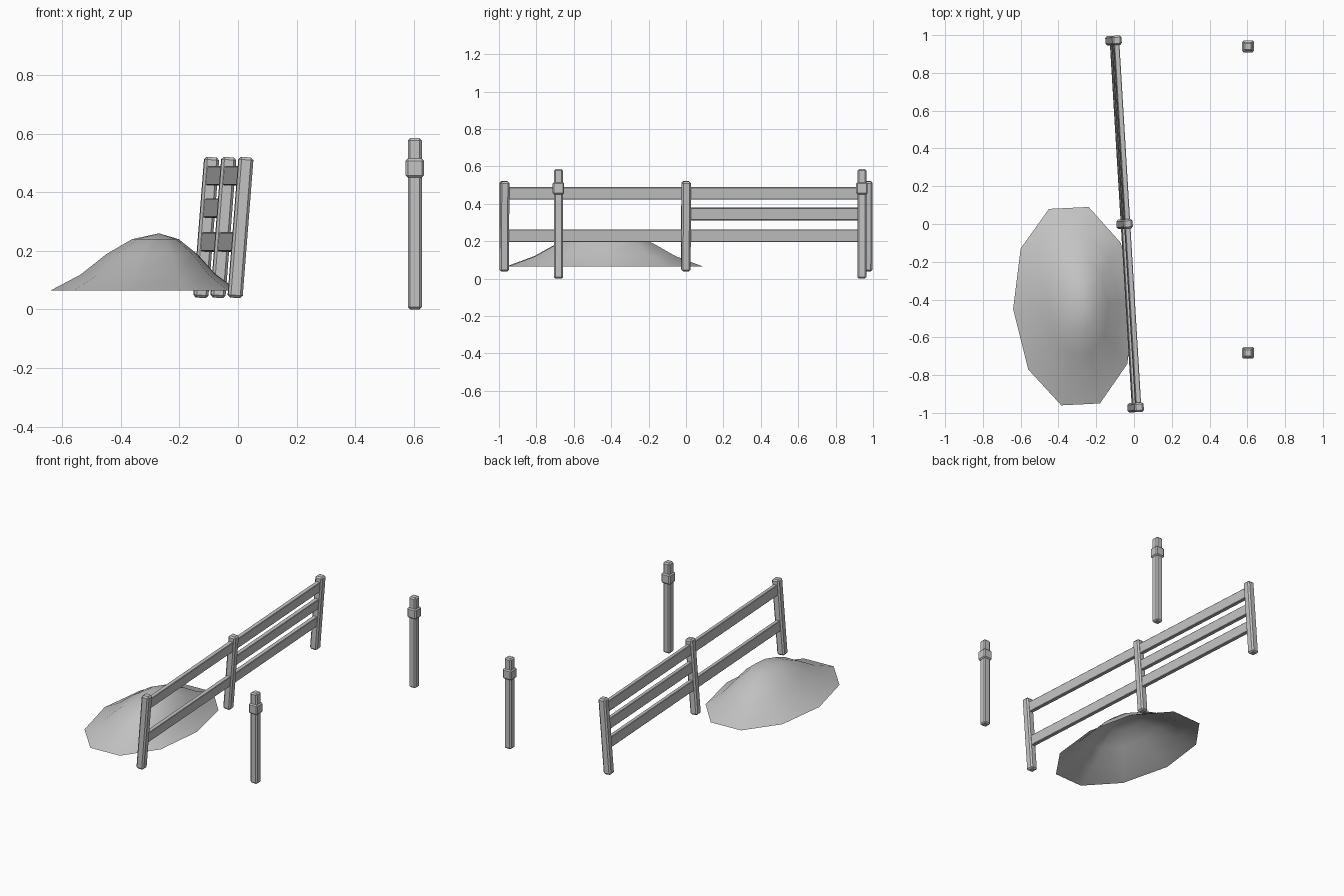
import bpy, bmesh, math
from mathutils import Matrix, Vector

default = bpy.data.objects.get("Cube")
if default:
    bpy.data.objects.remove(default, do_unlink=True)

grey = bpy.data.materials.new("plain_grey")
grey.use_nodes = True
COLOUR = (0.55, 0.55, 0.55, 1)
grey.diffuse_color = COLOUR
grey.node_tree.nodes["Principled BSDF"].inputs["Base Color"].default_value = COLOUR


def add_object(name, bm, matrix=Matrix()):
    mesh = bpy.data.meshes.new(name)
    bm.to_mesh(mesh)
    bm.free()
    mesh.materials.append(grey)
    obj = bpy.data.objects.new(name, mesh)
    obj.matrix_world = matrix
    bpy.context.collection.objects.link(obj)
    return obj


def beam(name, centre, size, chamfer, matrix=Matrix()):
    """Box with chamfered edges."""
    bm = bmesh.new()
    bmesh.ops.create_cube(bm, size=1)
    bmesh.ops.scale(bm, vec=size, verts=bm.verts)
    bmesh.ops.translate(bm, vec=centre, verts=bm.verts)
    if chamfer:
        bmesh.ops.bevel(bm, geom=bm.edges[:], offset=chamfer, segments=1,
                        affect='EDGES', profile=0.5)
    return add_object(name, bm, matrix)


# Leaning fence, built upright and then tilted as a whole
lean = (Matrix.Translation((-0.05, 0, 0.28))
        @ Matrix.Rotation(math.radians(3.45), 4, 'Z')
        @ Matrix.Rotation(math.radians(4.5), 4, 'Y'))
SPAN = 0.973
for name, y in (("front", -SPAN), ("middle", 0), ("back", SPAN)):
    beam(name + "_fence_post", (0, y, 0), (0.05, 0.05, 0.482), 0.009, lean)

# Rails; the rear section has one extra in the middle
rails = [("front_top", -1, 0.177), ("front_low", -1, -0.05),
         ("back_top", 1, 0.177), ("back_middle", 1, 0.066), ("back_low", 1, -0.05)]
for name, side, z in rails:
    beam(name + "_rail", (0, side * SPAN / 2, z), (0.028, SPAN - 0.03, 0.066), 0.003, lean)

# Free-standing collared posts
for name, y in (("front", -0.682), ("back", 0.94)):
    beam(name + "_marker_post", (0.604, y, 0.2925), (0.048, 0.048, 0.585), 0.008)
    beam(name + "_marker_collar", (0.604, y, 0.483), (0.062, 0.062, 0.064), 0.007)

# Mound: an open shell of rings shrinking towards the peak
rim = [(-0.45, 0.08), (-0.6, -0.13), (-0.64, -0.45), (-0.56, -0.77), (-0.385, -0.96),
       (-0.18, -0.95), (-0.035, -0.74), (0, -0.42), (-0.07, -0.1), (-0.24, 0.09)]
peak = Vector((-0.27, -0.43))
profile = [(1, 0.065), (0.72, 0.12), (0.49, 0.188), (0.25, 0.24)]
bm = bmesh.new()
rings = [[bm.verts.new((*peak.lerp(Vector(p), s), z)) for p in rim] for s, z in profile]
top = bm.verts.new((*peak, 0.26))
count = len(rim)
for i in range(count):
    j = (i + 1) % count
    for low, high in zip(rings, rings[1:]):
        bm.faces.new((low[i], low[j], high[j], high[i]))
    bm.faces.new((rings[-1][i], rings[-1][j], top))
for face in bm.faces:
    face.smooth = True
add_object("mound", bm)
